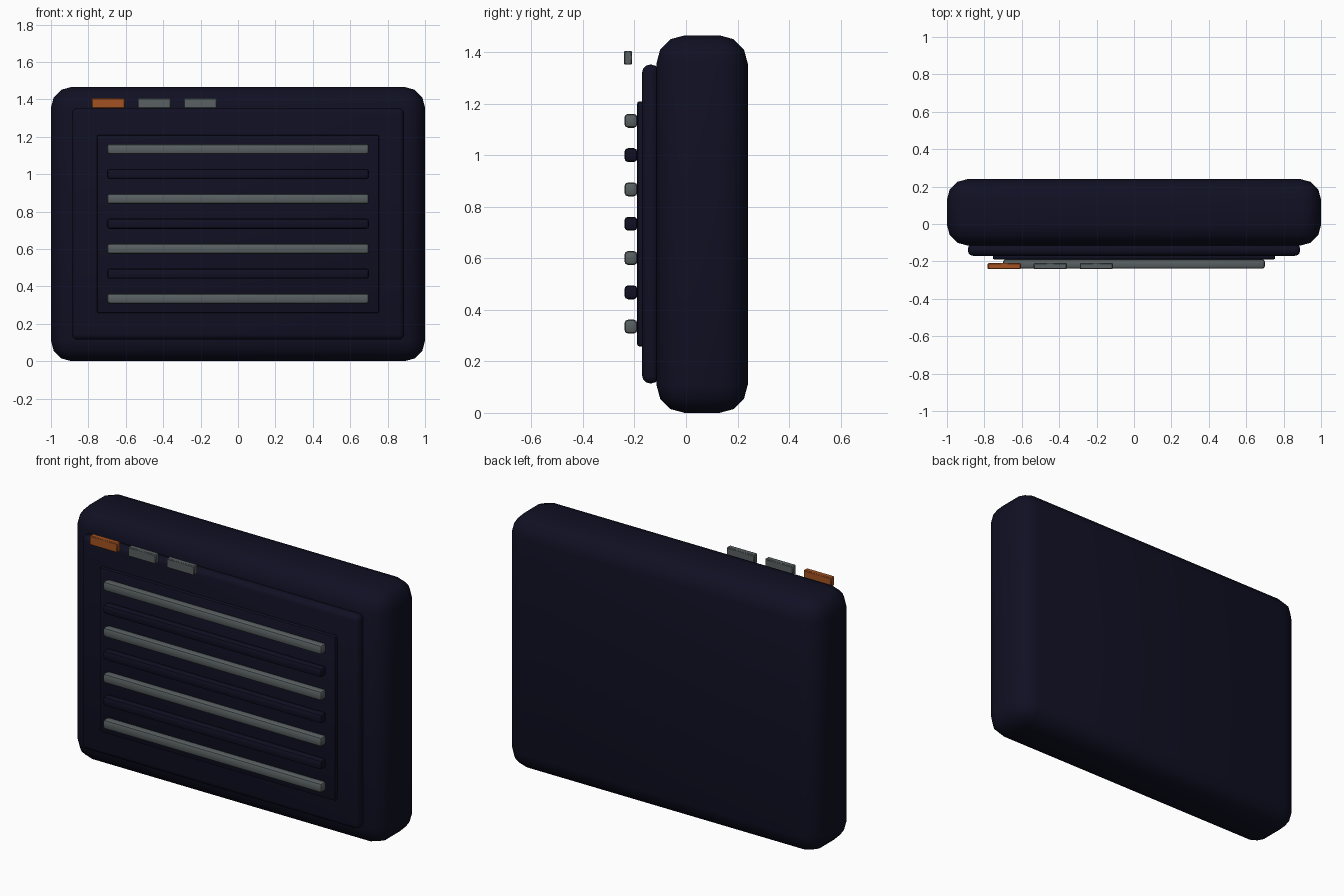
import bpy
import math

if "Cube" in bpy.data.objects:
    bpy.data.objects.remove(bpy.data.objects["Cube"])


def material(name, rgb):
    m = bpy.data.materials.new(name)
    m.diffuse_color = (*rgb, 1.0)
    m.use_nodes = True
    m.node_tree.nodes["Principled BSDF"].inputs["Base Color"].default_value = m.diffuse_color
    return m


NAVY = material("dark navy", (0.005, 0.005, 0.017))
GREY = material("slate grey", (0.10, 0.118, 0.122))
ORANGE = material("burnt orange", (0.36, 0.085, 0.016))


def box(name, x, y, z, mat, bevel=0.0, segments=2):
    """Rounded box from (min, max) ranges on each axis."""
    center = [(a + b) / 2 for a, b in (x, y, z)]
    bpy.ops.mesh.primitive_cube_add(size=1, location=center)
    ob = bpy.context.object
    ob.name = name
    ob.scale = [b - a for a, b in (x, y, z)]
    bpy.ops.object.transform_apply(location=False, rotation=False, scale=True)
    ob.data.materials.append(mat)
    if bevel:
        mod = ob.modifiers.new("rounded edges", "BEVEL")
        mod.width = bevel
        mod.segments = segments
        bpy.ops.object.modifier_apply(modifier=mod.name)
        bpy.ops.object.shade_smooth_by_angle(angle=math.radians(40))
    return ob


# Main housing and the two stepped front panels
box("housing", (-1, 1), (-0.115, 0.24), (0, 1.466), NAVY, 0.11, 3)
box("front_panel", (-0.888, 0.888), (-0.17, -0.105), (0.115, 1.352), NAVY, 0.028, 3)
box("grille_plate", (-0.755, 0.755), (-0.19, -0.155), (0.258, 1.21), NAVY, 0.01, 2)

# Grille slats, alternating grey and navy
for i in range(7):
    z = 0.335 + i * 0.1332
    box(f"slat_{i + 1}", (-0.7, 0.7), (-0.239, -0.189), (z - 0.027, z + 0.027),
        NAVY if i % 2 else GREY, 0.014, 2)

# Row of buttons along the top left
for i, mat in enumerate((ORANGE, GREY, GREY)):
    x = -0.782 + i * 0.246
    box(f"button_{i + 1}", (x, x + 0.177), (-0.241, -0.209), (1.352, 1.406), mat, 0.004, 1)
